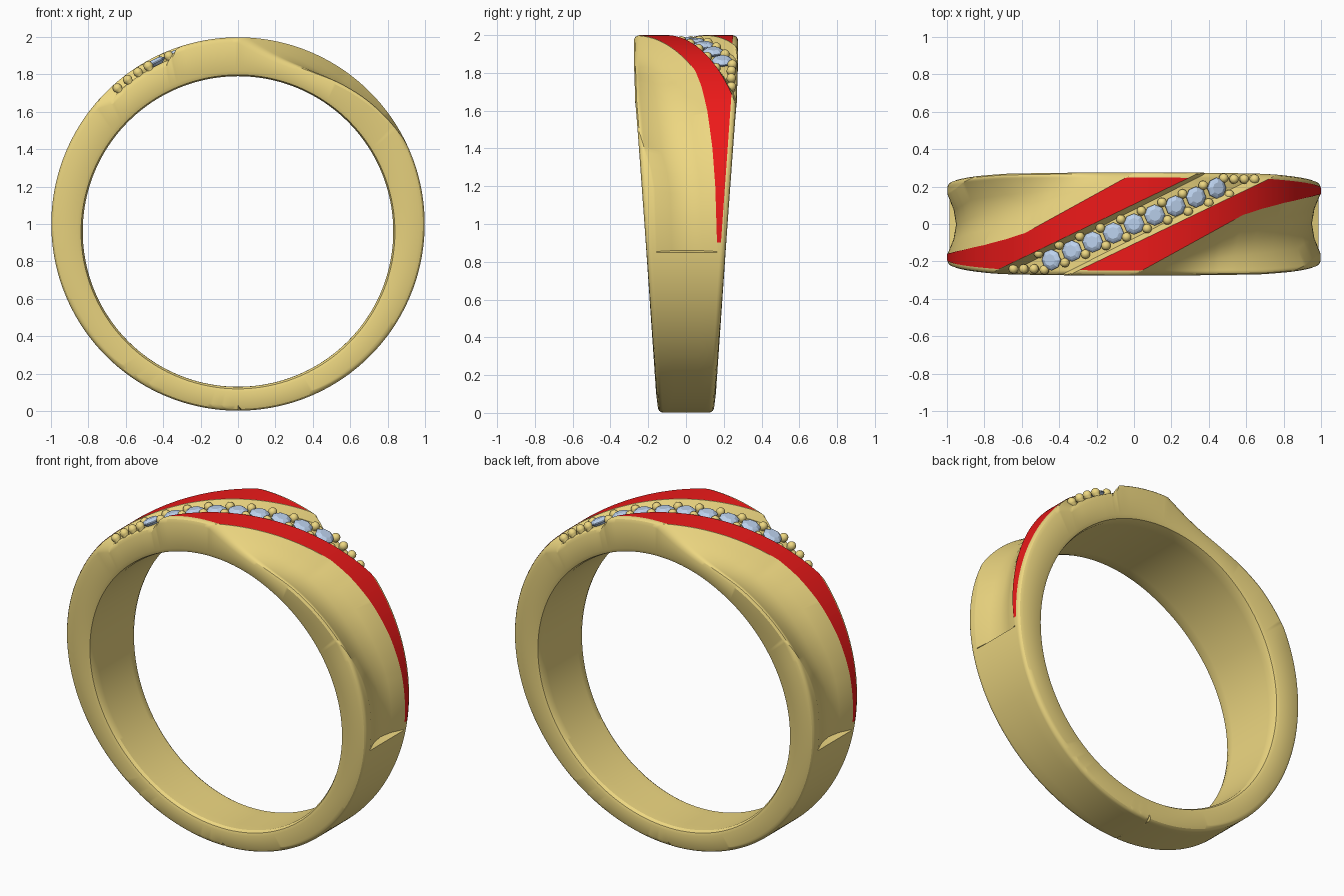
import bpy, bmesh
from math import sin, cos, pi, asin, sqrt
from mathutils import Matrix

if "Cube" in bpy.data.objects:
    bpy.data.objects.remove(bpy.data.objects["Cube"])

def material(name, rgb):
    m = bpy.data.materials.new(name)
    m.diffuse_color = (*rgb, 1)
    m.use_nodes = True
    m.node_tree.nodes["Principled BSDF"].inputs["Base Color"].default_value = m.diffuse_color
    return m

gold = material("gold", (0.85, 0.68, 0.22))
red = material("red_enamel", (0.85, 0.01, 0.01))
blue = material("pale_blue", (0.5, 0.64, 0.85))
R, FIL, END = 0.998, 0.028, 1.72      # outer radius, edge rounding, scoop end angle

def interp(pts, t):
    if t <= pts[0][0]:
        return pts[0][1]
    for (a, p), (b, q) in zip(pts, pts[1:]):
        if t <= b:
            return p + (q - p) * (t - a) / (b - a)
    return pts[-1][1]

def clamp(v, lim):
    return max(-lim, min(lim, v))

def half_width(z):
    return min(0.149 + 0.071 * z, 0.23 + 0.023 * z)

# Boundary lines of the diagonal bands; p is the angle from the top of the ring
def low(p):
    if p < 0.62:
        return -0.25 + 0.55 * (sin(p) - 0.04)
    return interp([(0.62, 0.048), (0.76, 0.083), (0.93, 0.113), (1.16, 0.14), (1.37, 0.155), (1.7, 0.165)], p)

def high(p):
    return -0.25 + 0.48 * (sin(p) + 0.3)

def scoop_edge(p):
    return interp([(0, -0.56), (0.45, -0.42), (0.8, -0.32), (1.03, -0.255), (1.16, -0.22),
                   (1.27, -0.185), (1.38, -0.165), (1.72, -0.155)], p)

def depth(p, y):
    if abs(p) > END:
        return 0
    for s in (1, -1):                  # concave scoop, repeated by half turn
        q, v = s * p, s * y
        if v < low(q):
            u = (low(q) - v) / (low(q) - scoop_edge(q))
            d = interp([(0.5, 0.09), (1.05, 0.07), (1.5, 0.05), (1.72, 0.042)], q)
            return d * sin(pi * u) if 0 < u < 1 else 0
    e = min(y - high(p), -high(-p) - y)   # stone channel
    return 0.045 * min(1, e / 0.03) if e > 0 else 0

def fillet(y, w):
    q = max(0, (abs(y) - (w - FIL)) / FIL)
    return FIL * (1 - sqrt(max(0, 1 - q * q)))

def section(p):
    w = half_width(1 + R * cos(p))
    a, b = high(p), -high(-p)
    keys = [-w, FIL - w, scoop_edge(p), low(p), a, a + 0.03, b - 0.03, b,
            -low(-p), -scoop_edge(-p), w - FIL, w]
    keys = sorted(clamp(k, w) for k in keys)
    ys = [k + (m - k) * i / 4 for k, m in zip(keys, keys[1:]) for i in range(4)] + [w]
    pts = []
    for y in ys:
        r = R - depth(p, y) - fillet(y, w)
        pts.append((r * sin(p), y, 1 + r * cos(p)))
    wi = half_width(0.96 + 0.83 * cos(p))
    for i in range(13):
        y = wi * cos(pi * i / 12)
        r = 0.83 + fillet(y, wi)
        pts.append((r * sin(p), y, 0.96 + r * cos(p)))
    return pts

def finish(bm, name, mat, smooth=True):
    bmesh.ops.remove_doubles(bm, verts=bm.verts, dist=1e-5)
    bmesh.ops.dissolve_degenerate(bm, edges=bm.edges, dist=1e-6)
    bmesh.ops.recalc_face_normals(bm, faces=bm.faces)
    me = bpy.data.meshes.new(name)
    bm.to_mesh(me)
    bm.free()
    me.materials.append(mat)
    ob = bpy.data.objects.new(name, me)
    bpy.context.collection.objects.link(ob)
    if smooth:
        bpy.ops.object.select_all(action='DESELECT')
        ob.select_set(True)
        bpy.context.view_layer.objects.active = ob
        bpy.ops.object.shade_smooth_by_angle(angle=0.5)
    return ob

def loft(rows, closed):
    bm = bmesh.new()
    vs = [[bm.verts.new(c) for c in row] for row in rows]
    n, m = len(vs), len(vs[0])
    for i in range(n if closed else n - 1):
        for j in range(m if closed else m - 1):
            a, b = vs[i], vs[(i + 1) % n]
            k = (j + 1) % m
            bm.faces.new((a[j], b[j], b[k], a[k]))
    return bm

# Ring band, with scoops and channel shaped into its outer surface
angles = sorted([-pi + 2 * pi * i / 400 for i in range(400)]
                + [s * (END + e) for s in (1, -1) for e in (-0.003, 0.003)])
finish(loft([section(p) for p in angles], True), "ring_band", gold)

# Red strips, one on each side of the channel
for s, name in ((1, "red_strip_right"), (-1, "red_strip_left")):
    rows = []
    for i in range(161):
        p = -0.31 + (1.67 + 0.31) * i / 160
        w = half_width(1 + cos(p)) - FIL
        a, b = clamp(low(p), w), clamp(high(p), w)
        rows.append([(s * sin(p), s * (a + (b - a) * j / 3), 1 + cos(p)) for j in range(4)])
    ob = finish(loft(rows, False), name, red)
    if sum(f.normal.z * f.area for f in ob.data.polygons) < 0:
        ob.data.flip_normals()

# Stones and beads are turned profiles standing on the outer surface
def turned(profile, sides):
    bm = bmesh.new()
    rows = [[(r * cos(2 * pi * i / sides), r * sin(2 * pi * i / sides), h) for r, h in profile]
            for i in range(sides)]
    vs = [[bm.verts.new(c) for c in row] for row in rows]
    for i in range(sides):
        a, b = vs[i], vs[(i + 1) % sides]
        for j in range(len(profile) - 1):
            bm.faces.new((a[j], b[j], b[j + 1], a[j + 1]))
    return bm

def place(ob, x, y, r):
    p = asin(x / r)
    ob.matrix_world = Matrix.Translation((x, y, 1 + r * cos(p))) @ Matrix.Rotation(p, 4, 'Y')

def scatter(first, spots, r, name):
    for i, (x, y) in enumerate(spots):
        ob = first if i == 0 else first.copy()
        ob.name = f"{name}_{i + 1}"
        if i:
            bpy.context.collection.objects.link(ob)
        place(ob, x, y, r)

gem = turned([(0, -0.04), (0.056, -0.003), (0.056, 0.003), (0.045, 0.012), (0.032, 0.019), (0, 0.019)], 8)
stones = [(0.1105 * i, 0.048 * i) for i in range(-4, 5)]
scatter(finish(gem, "stone", blue, False), stones, 0.97, "stone")

dome = [(0.025 * cos(pi / 2 * i / 6), 0.025 * sin(pi / 2 * i / 6)) for i in range(7)]
bead = turned([(0, -0.04), (0.02, -0.04), (0.02, -0.015), (0.025, -0.006)] + dome, 16)
half = [(0.04 + 0.11 * i, 0.07 + 0.0455 * i) for i in range(-5, 4)]
half += [(0.48, 0.245), (0.535, 0.24), (0.59, 0.24), (0.645, 0.24)]
scatter(finish(bead, "bead_prong", gold), half + [(-x, -y) for x, y in half], 0.972, "bead_prong")
